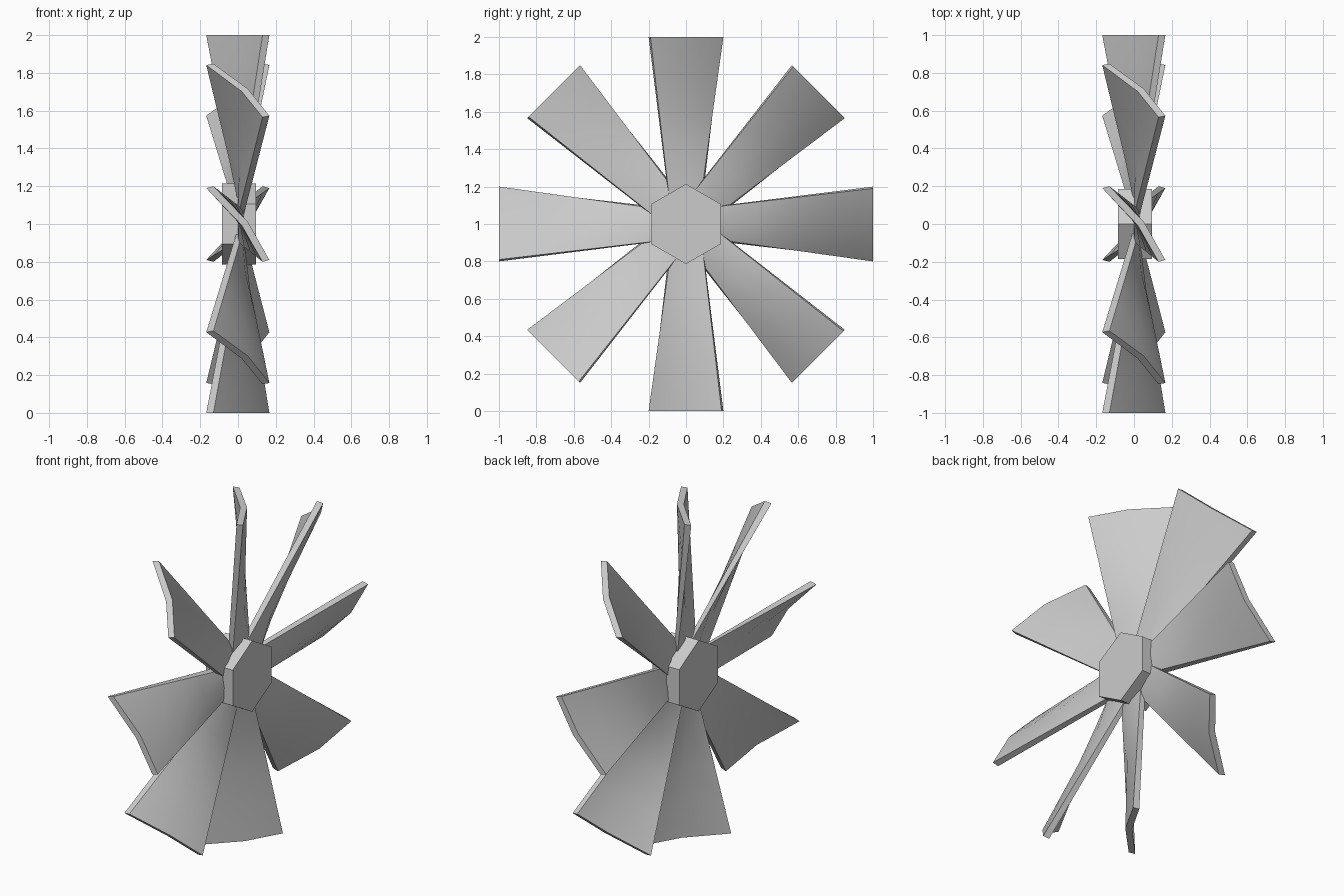
import bpy, bmesh, math
from mathutils import Vector, Matrix

if "Cube" in bpy.data.objects:
    bpy.data.objects.remove(bpy.data.objects["Cube"])

CENTRE = Vector((0, 0, 1))
# Blade cross-sections as (x, sideways), going round the bent strip
TIP = [(-.13, .2), (.052, .012), (.166, -.19), (.13, -.2), (.02, -.008), (-.168, .19)]
ROOT = [(.022, .082), (.035, 0), (.03, -.092), (0, -.095), (0, 0), (-.008, .092)]
R0, R1, STEPS = .16, 1.0, 4


def finish(bm, name):
    bmesh.ops.recalc_face_normals(bm, faces=bm.faces)
    me = bpy.data.meshes.new(name)
    bm.to_mesh(me)
    bm.free()
    ob = bpy.data.objects.new(name, me)
    bpy.context.collection.objects.link(ob)
    return ob


def make_blade(i):
    """Loft from the flat root to the pitched tip, then turn about the axle."""
    bm = bmesh.new()
    turn = Matrix.Rotation(i * math.tau / 8, 3, 'X')
    rings = []
    for s in range(STEPS + 1):
        f = s / STEPS
        ring = []
        for (ax, at), (bx, bt) in zip(ROOT, TIP):
            p = Vector((ax + (bx - ax) * f, -(R0 + (R1 - R0) * f), at + (bt - at) * f))
            ring.append(bm.verts.new(turn @ p + CENTRE))
        rings.append(ring)
    for a, b in zip(rings, rings[1:]):
        for k in range(6):
            j = (k + 1) % 6
            bm.faces.new((a[k], a[j], b[j], b[k]))
    # End caps, split at the bend
    for r in (rings[0], rings[-1]):
        bm.faces.new((r[0], r[1], r[4], r[5]))
        bm.faces.new((r[1], r[2], r[3], r[4]))
    ob = finish(bm, f"blade_{i + 1}")
    bpy.ops.object.select_all(action='DESELECT')
    ob.select_set(True)
    bpy.context.view_layer.objects.active = ob
    bpy.ops.object.shade_smooth_by_angle(angle=math.radians(30))


# Eight blades
for i in range(8):
    make_blade(i)

# Six-sided hub, a corner pointing up
bm = bmesh.new()
ends = []
for x in (-.085, .095):
    ends.append([bm.verts.new((x, .214 * math.sin(k * math.pi / 3),
                               1 + .214 * math.cos(k * math.pi / 3))) for k in range(6)])
    bm.faces.new(ends[-1])
for k in range(6):
    j = (k + 1) % 6
    bm.faces.new((ends[0][k], ends[0][j], ends[1][j], ends[1][k]))
finish(bm, "hub")
